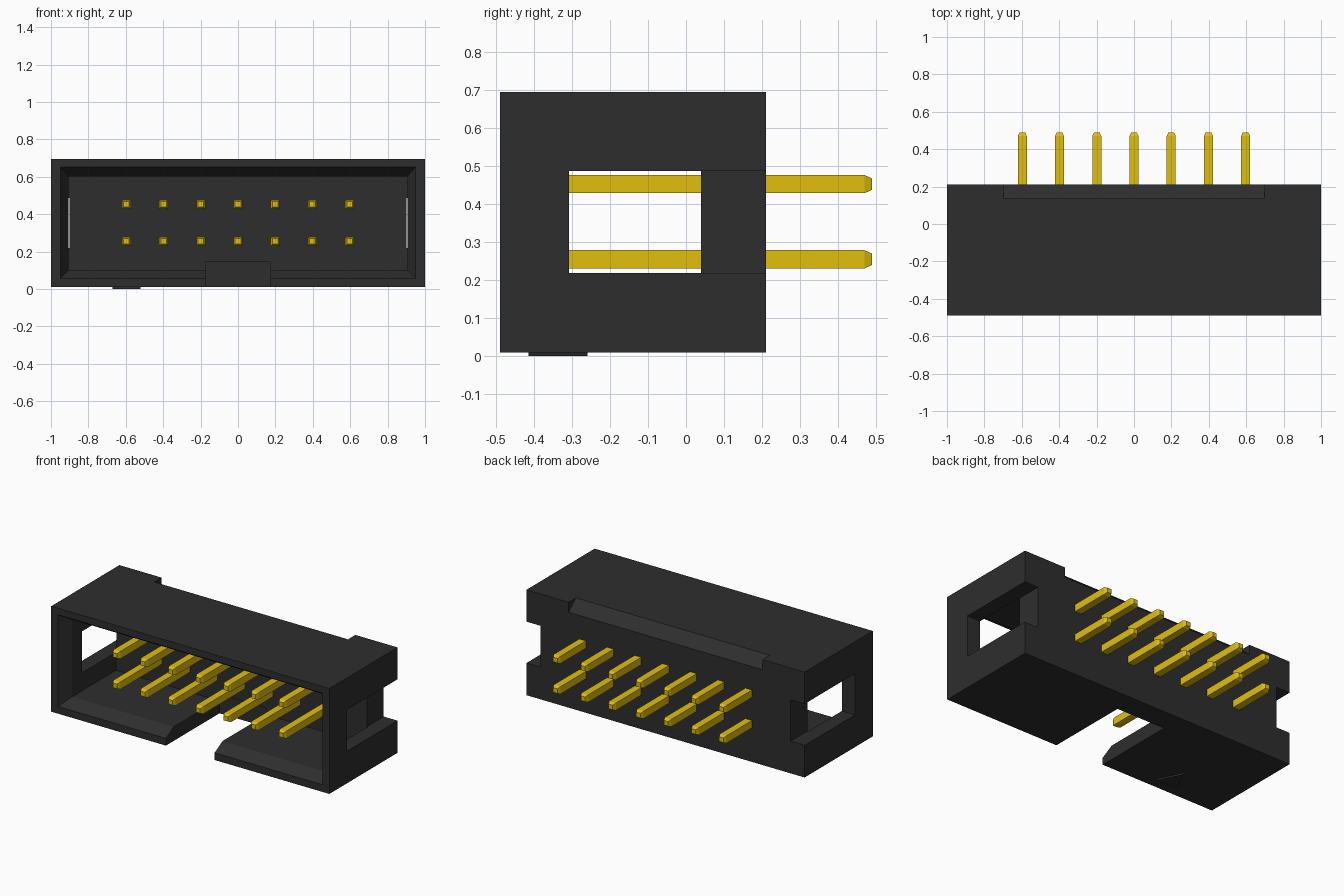
import bpy, bmesh

if "Cube" in bpy.data.objects:
    bpy.data.objects.remove(bpy.data.objects["Cube"])


def material(name, color):
    m = bpy.data.materials.new(name)
    m.diffuse_color = color
    m.use_nodes = True
    m.node_tree.nodes["Principled BSDF"].inputs["Base Color"].default_value = m.diffuse_color
    return m


black = material("black_plastic", (0.027, 0.027, 0.027, 1))
gold = material("gold_metal", (0.75, 0.52, 0.004, 1))


def loft(name, rings, mat=None):
    """Closed solid through matching rings of points, capped at both ends."""
    bm = bmesh.new()
    vs = [[bm.verts.new(p) for p in ring] for ring in rings]
    for a, b in zip(vs, vs[1:]):
        for i in range(len(a)):
            j = (i + 1) % len(a)
            bm.faces.new((a[i], a[j], b[j], b[i]))
    bm.faces.new(vs[0])
    bm.faces.new(vs[-1])
    bmesh.ops.recalc_face_normals(bm, faces=bm.faces)
    me = bpy.data.meshes.new(name)
    bm.to_mesh(me)
    bm.free()
    if mat:
        me.materials.append(mat)
    ob = bpy.data.objects.new(name, me)
    bpy.context.collection.objects.link(ob)
    return ob


def rect(x0, x1, z0, z1, y):
    return [(x0, y, z0), (x1, y, z0), (x1, y, z1), (x0, y, z1)]


def box(name, x0, x1, y0, y1, z0, z1, mat=None):
    return loft(name, [rect(x0, x1, z0, z1, y0), rect(x0, x1, z0, z1, y1)], mat)


def cut(target, cutter):
    cutter.hide_render = True
    mod = target.modifiers.new("cut", "BOOLEAN")
    mod.operation = "DIFFERENCE"
    mod.solver = "EXACT"
    mod.object = cutter
    bpy.context.view_layer.objects.active = target
    bpy.ops.object.modifier_apply(modifier=mod.name)
    bpy.data.objects.remove(cutter)


# Housing shell
housing = box("housing", -1, 1, -0.49, 0.21, 0.01, 0.695, black)

# Plug cavity with flared mouth
cut(housing, loft("cavity_cutter", [
    rect(-0.95, 0.95, 0.057, 0.652, -0.52),
    rect(-0.95, 0.95, 0.057, 0.652, -0.49),
    rect(-0.905, 0.905, 0.102, 0.603, -0.41),
    rect(-0.905, 0.905, 0.102, 0.603, 0.04)]))

# Side slots: open window beside the cavity, groove beside the base
cut(housing, box("slot_cutter", 0.9, 1.1, -0.308, 0.3, 0.219, 0.488))
cut(housing, box("slot_cutter", -1.1, -0.9, -0.308, 0.3, 0.219, 0.488))

# Key notch in the bottom wall
cut(housing, box("key_cutter", -0.175, 0.175, -0.6, 0.06, -0.1, 0.145))

# Bevel along the top rear edge
bevel = [(0.105, 0.721), (0.24, 0.604), (0.24, 0.721)]
cut(housing, loft("bevel_cutter",
                  [[(x, y, z) for y, z in bevel] for x in (-0.697, 0.697)]))

# Raised first-pin triangle underneath
tri = [(-0.67, -0.415), (-0.52, -0.415), (-0.595, -0.26)]
loft("pin_one_marker", [[(x, y, z) for x, y in tri] for z in (0, 0.014)], black)

# Two rows of square pins with tapered tips
stations = [(-0.41, 0.015), (-0.39, 0.024), (0.47, 0.024), (0.49, 0.015)]
for row, z in enumerate((0.255, 0.453)):
    for col in range(7):
        x = (col - 3) * 0.199
        loft(f"pin_{row}_{col}",
             [rect(x - h, x + h, z - h, z + h, y) for y, h in stations], gold)
